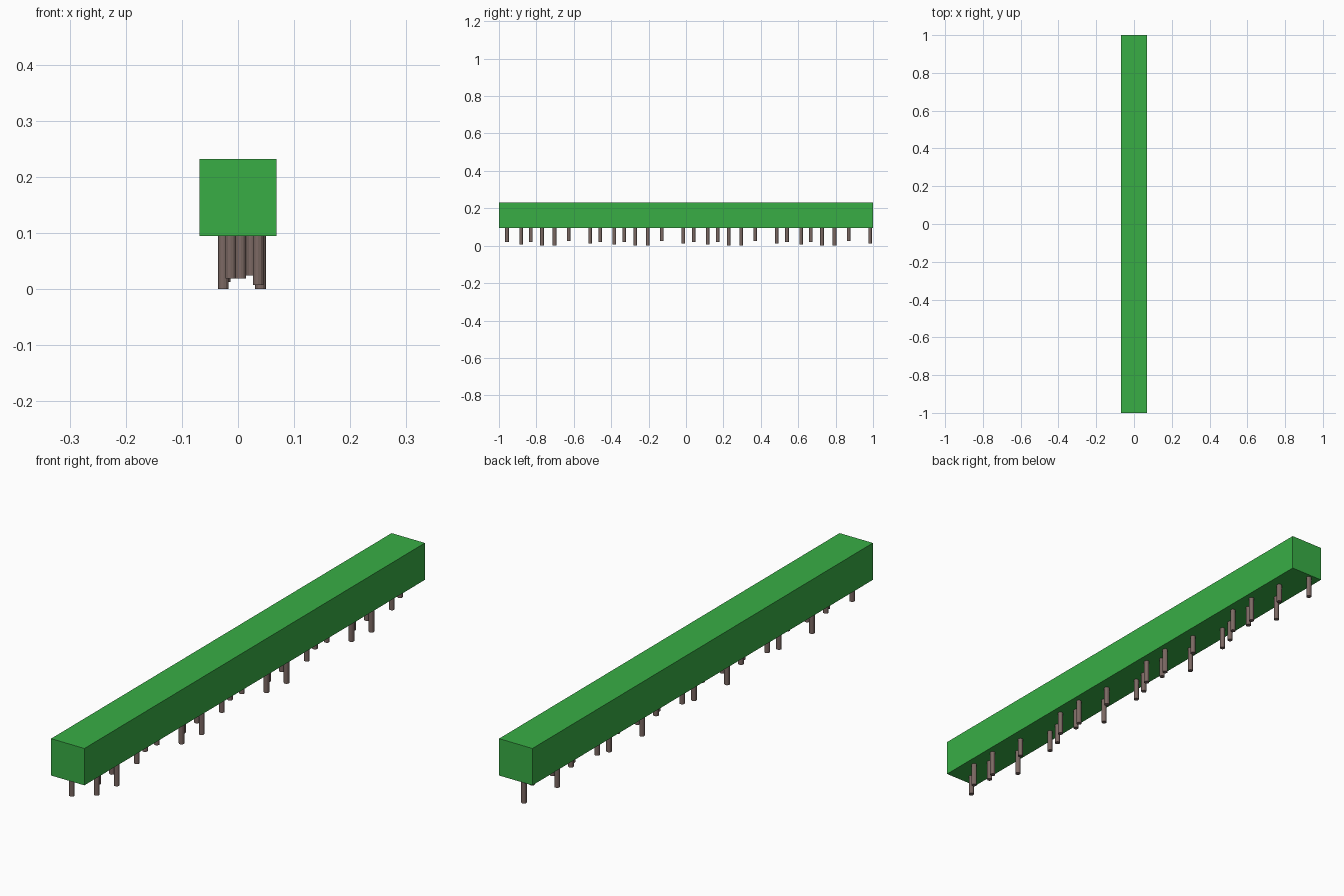
import bpy, bmesh
from mathutils import Matrix, Vector

if "Cube" in bpy.data.objects:
    bpy.data.objects.remove(bpy.data.objects["Cube"])


def material(name, color):
    m = bpy.data.materials.new(name)
    m.diffuse_color = color
    m.use_nodes = True
    m.node_tree.nodes["Principled BSDF"].inputs["Base Color"].default_value = m.diffuse_color
    return m


def add_object(name, bm, mat):
    me = bpy.data.meshes.new(name)
    bm.to_mesh(me)
    bm.free()
    me.materials.append(mat)
    ob = bpy.data.objects.new(name, me)
    bpy.context.collection.objects.link(ob)
    return ob


leaf = material("leaf_green", (0.04, 0.42, 0.06, 1))
bark = material("bark_brown", (0.2, 0.14, 0.125, 1))

HEDGE_Z0, HEDGE_SIZE = 0.095, 0.137

# Clipped hedge block
bm = bmesh.new()
bmesh.ops.create_cube(bm, size=1)
bmesh.ops.scale(bm, vec=Vector((HEDGE_SIZE, 2, HEDGE_SIZE)), verts=bm.verts)
bmesh.ops.translate(bm, vec=Vector((0, 0, HEDGE_Z0 + HEDGE_SIZE / 2)), verts=bm.verts)
add_object("hedge", bm, leaf)

# Stems of one hedge section: x, y, bottom z
STEMS = [(-0.013, -0.957, 0.019), (0.036, -0.882, 0.007), (0.005, -0.829, 0.019),
         (0.040, -0.770, 0.0), (-0.026, -0.703, 0.0), (0.024, -0.628, 0.024),
         (-0.023, -0.513, 0.013)]
RADIUS, SECTION, TOP = 0.0095, 0.499, HEDGE_Z0 + 0.005

# The same stem pattern repeats in four sections
for s in range(4):
    bm = bmesh.new()
    for x, y, z in STEMS:
        bmesh.ops.create_cone(
            bm, cap_ends=True, segments=12, radius1=RADIUS, radius2=RADIUS,
            depth=TOP - z,
            matrix=Matrix.Translation((x, y + s * SECTION, (z + TOP) / 2)))
    add_object(f"stems_{s + 1}", bm, bark)
